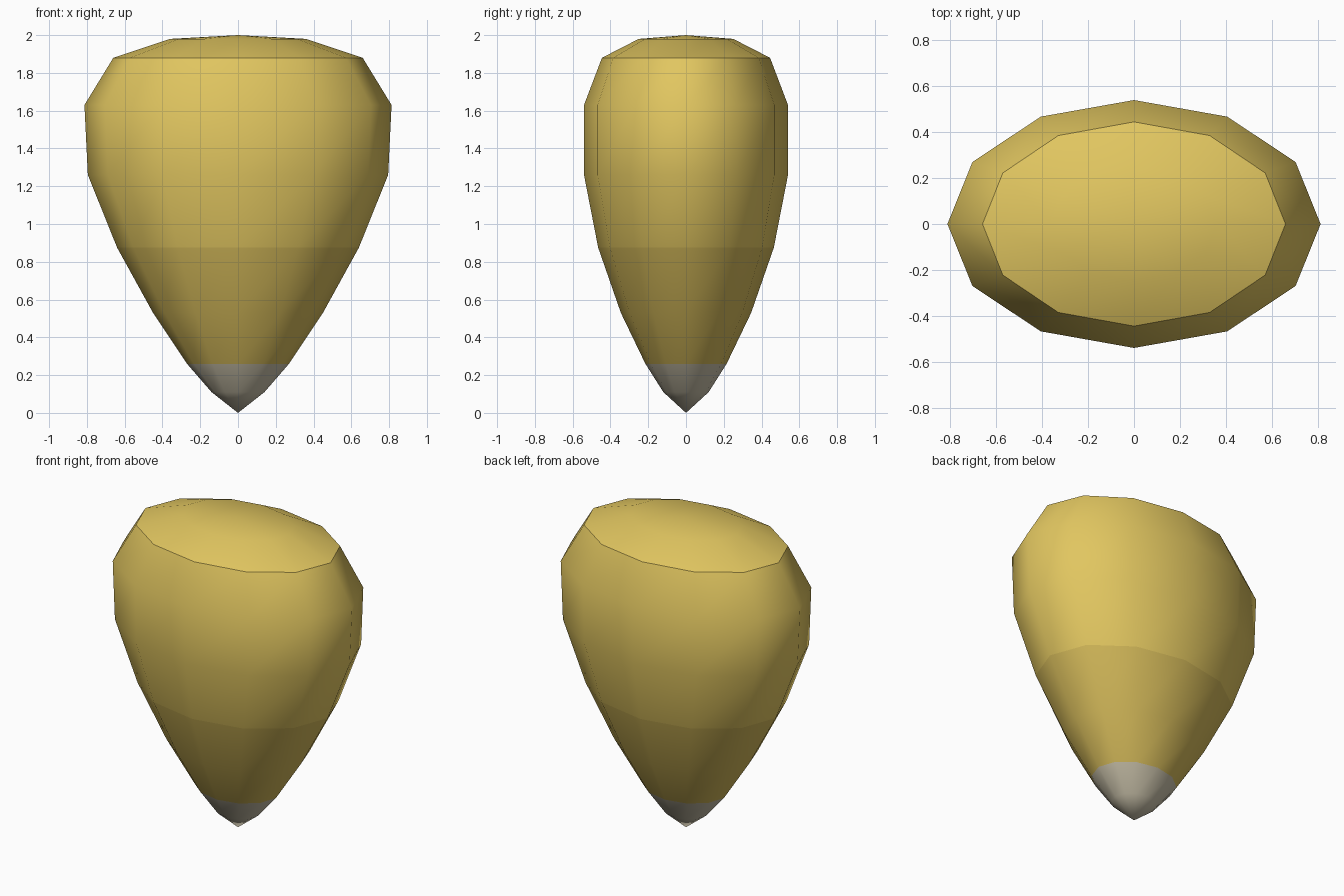
import bpy, bmesh, math

if "Cube" in bpy.data.objects:
    bpy.data.objects.remove(bpy.data.objects["Cube"])

def material(name, rgb):
    m = bpy.data.materials.new(name)
    lin = [((c / 255 + 0.055) / 1.055) ** 2.4 for c in rgb]
    m.diffuse_color = (*lin, 1)
    m.use_nodes = True
    m.node_tree.nodes["Principled BSDF"].inputs["Base Color"].default_value = m.diffuse_color
    return m

# Elliptical rings from tip to crown: height, half width, half depth
RINGS = [(0.11, 0.14, 0.12), (0.26, 0.27, 0.215), (0.53, 0.45, 0.345),
         (0.875, 0.64, 0.465), (1.26, 0.795, 0.54), (1.63, 0.813, 0.54),
         (1.88, 0.66, 0.445), (1.98, 0.36, 0.25)]
SIDES = 12

bm = bmesh.new()
rings = []
for z, rx, ry in RINGS:
    rings.append([bm.verts.new((rx * math.cos(math.tau * i / SIDES),
                                ry * math.sin(math.tau * i / SIDES), z))
                  for i in range(SIDES)])
bottom, top = bm.verts.new((0, 0, 0)), bm.verts.new((0, 0, 2))
for i in range(SIDES):
    j = (i + 1) % SIDES
    for a, b in zip(rings, rings[1:]):
        bm.faces.new((a[i], a[j], b[j], b[i]))
    bm.faces.new((bottom, rings[0][j], rings[0][i]))
    bm.faces.new((top, rings[-1][i], rings[-1][j]))

# Colour by height: pale tip, deeper lower body, bright upper body
for f in bm.faces:
    f.smooth = True
    z = f.calc_center_median().z
    f.material_index = 0 if z < 0.26 else 1 if z < 0.875 else 2
# Crisp crown rim
for e in bm.edges:
    if all(abs(v.co.z - 1.88) < 0.001 for v in e.verts):
        e.smooth = False
bmesh.ops.recalc_face_normals(bm, faces=bm.faces[:])

mesh = bpy.data.meshes.new("kernel")
bm.to_mesh(mesh)
bm.free()
for m in (material("pale tip", (196, 188, 165)),
          material("deep yellow", (208, 182, 88)),
          material("yellow", (225, 198, 96))):
    mesh.materials.append(m)
obj = bpy.data.objects.new("kernel", mesh)
bpy.context.collection.objects.link(obj)
